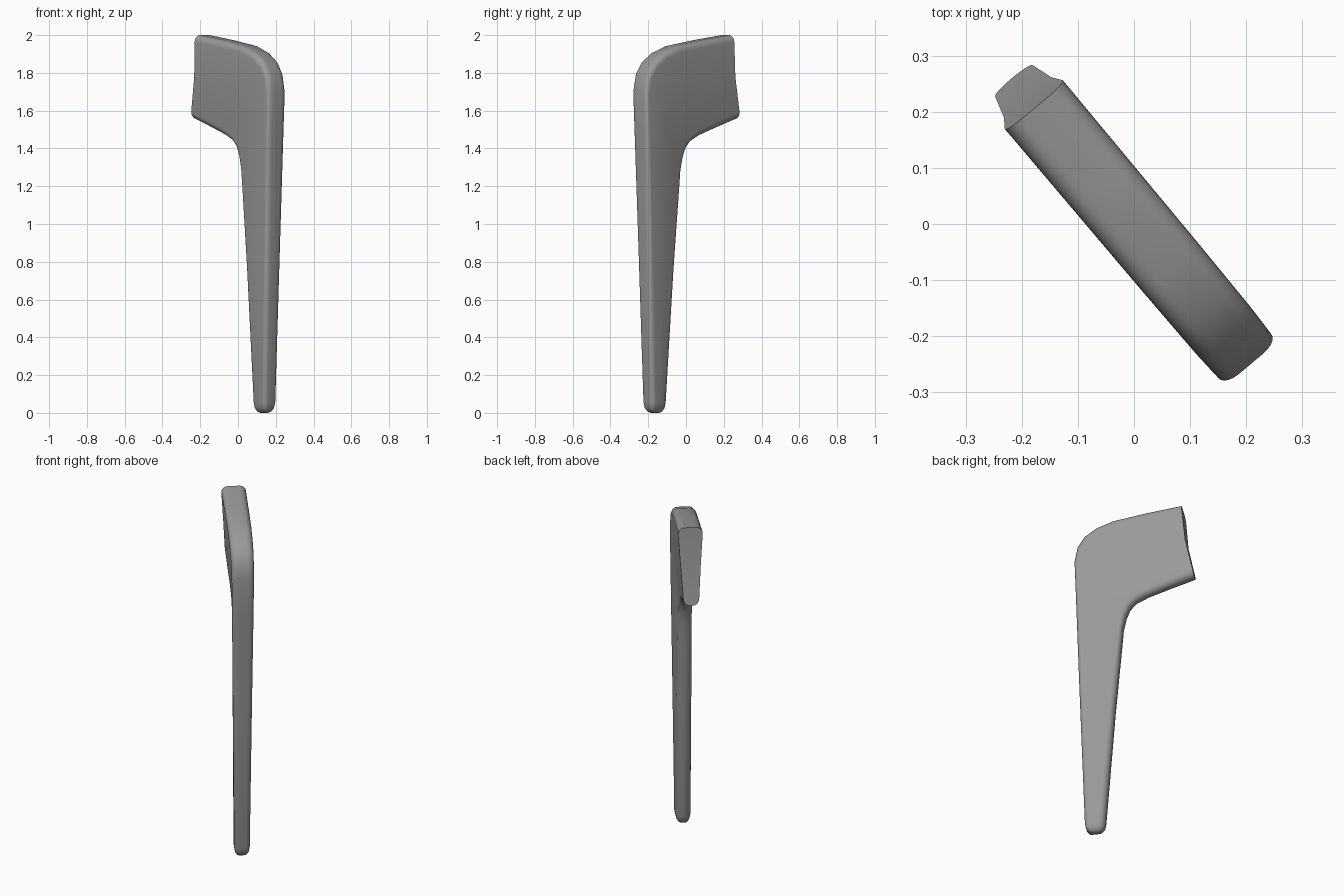
import bpy, bmesh, math
from mathutils import Vector

if "Cube" in bpy.data.objects:
    bpy.data.objects.remove(bpy.data.objects["Cube"])

# Plate lies in a vertical plane: S runs along it, N is its thickness direction
ANG = math.radians(-50)
S = Vector((math.cos(ANG), math.sin(ANG), 0))
N = Vector((-math.sin(ANG), math.cos(ANG), 0))
UP = Vector((0, 0, 1))

# Stations from the cut upper end to the foot:
# outer s, outer z, outer half thickness, inner s, inner z, inner half thickness
stations = [
    (-.272, 2.00, .070, -.339, 1.558, .041),
    (-.080, 1.974, .069, -.200, 1.512, .039),
    (.106, 1.943, .068, -.080, 1.470, .037),
    (.200, 1.908, .067, -.016, 1.438, .036),
    (.268, 1.860, .066, .020, 1.400, .036),
    (.307, 1.800, .064, .042, 1.345, .036),
    (.325, 1.710, .063, .058, 1.270, .036),
    (.318, 1.500, .061, .068, 1.150, .036),
    (.299, .900, .054, .103, .750, .038),
    (.270, .055, .044, .155, .055, .040),
    (.264, .025, .038, .161, .025, .034),
    (.252, .008, .028, .173, .008, .024),
    (.236, .000, .014, .189, .000, .012),
]
SEG = 5


def rounded_section(os, oz, oh, is_, iz, ih, dent=0):
    """Wedge-shaped section with rounded corners; dent shifts the side middles."""
    a, b = Vector((os, oz)), Vector((is_, iz))
    length = (b - a).length
    axis = (b - a) / length
    corners = [(0, -oh, .55), (0, oh, .55), (length, ih, .9), (length, -ih, .9)]
    pts = []

    def add(v, shift=0):
        w = a + axis * v.x
        pts.append(S * (w.x + shift) + UP * w.y + N * v.y)

    for i, (u, t, k) in enumerate(corners):
        c = Vector((u, t))
        nxt = Vector(corners[(i + 1) % 4][:2])
        r = k * abs(t)
        p = c + (Vector(corners[i - 1][:2]) - c).normalized() * r
        q = c + (nxt - c).normalized() * r
        for j in range(SEG + 1):
            f = j / SEG * math.pi / 2
            add(c + (p - c) * (1 - math.sin(f)) + (q - c) * (1 - math.cos(f)))
        if i in (1, 3):
            add((c + nxt) / 2, dent)
    return pts


# Loft the sections into one bent, tapering leg
bm = bmesh.new()
rings = [[bm.verts.new(p) for p in rounded_section(*st, dent=.011 if k == 0 else 0)]
         for k, st in enumerate(stations)]
for r0, r1 in zip(rings, rings[1:]):
    n = len(r0)
    for i in range(n):
        j = (i + 1) % n
        bm.faces.new((r0[i], r0[j], r1[j], r1[i]))
# Caps, each split across the side middles
m = 2 * (SEG + 1)
for ring in (rings[0], rings[-1]):
    bm.faces.new([ring[-1]] + ring[:m + 1])
    bm.faces.new(ring[m:])
bmesh.ops.recalc_face_normals(bm, faces=bm.faces)
mesh = bpy.data.meshes.new("bent_leg")
bm.to_mesh(mesh)
bm.free()

# Dark grey finish
mat = bpy.data.materials.new("dark_grey")
mat.diffuse_color = (.32, .32, .32, 1)
mat.use_nodes = True
mat.node_tree.nodes["Principled BSDF"].inputs["Base Color"].default_value = mat.diffuse_color
mesh.materials.append(mat)

leg = bpy.data.objects.new("bent_leg", mesh)
bpy.context.collection.objects.link(leg)
bpy.context.view_layer.objects.active = leg
leg.select_set(True)
bpy.ops.object.shade_smooth_by_angle(angle=math.radians(40))
